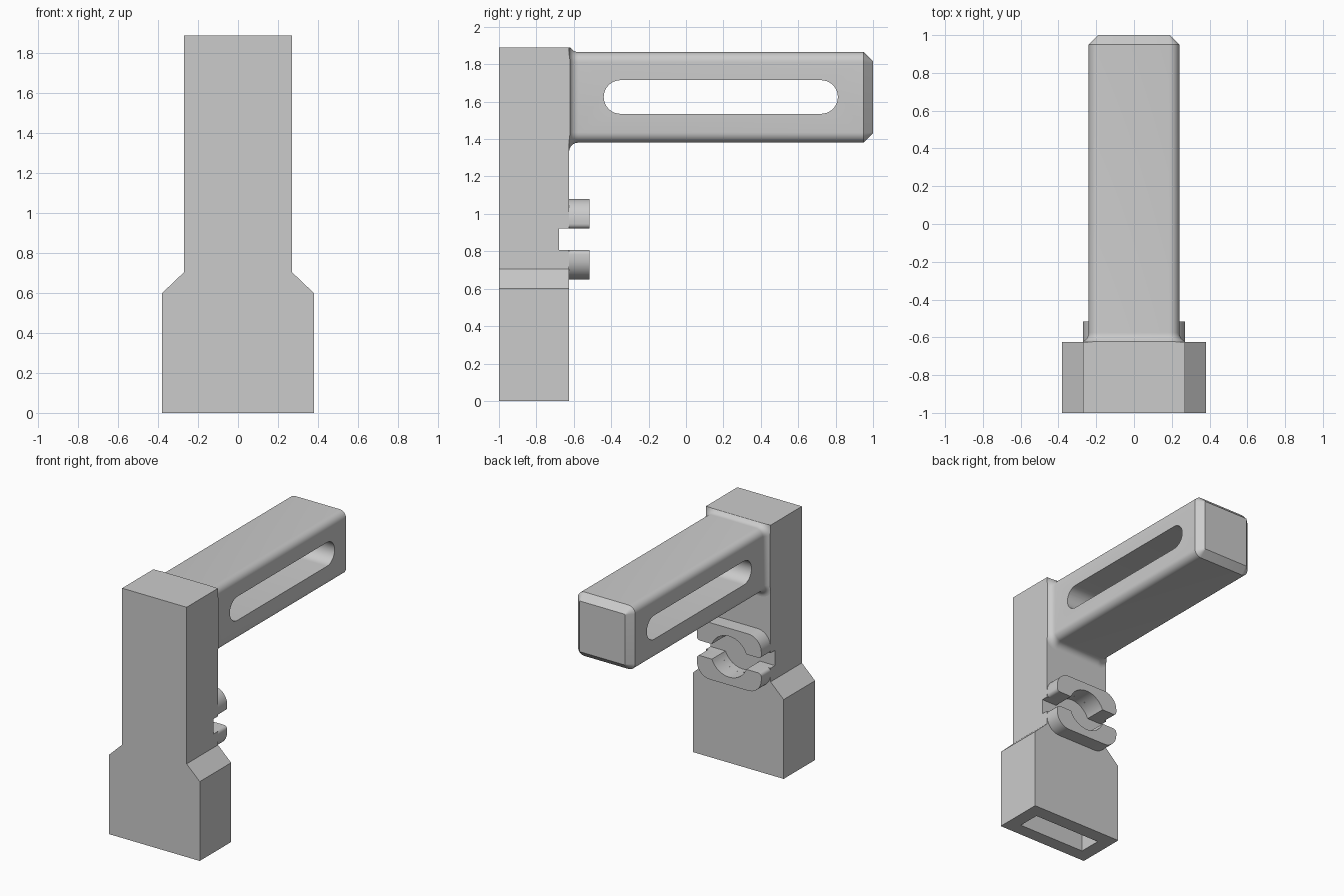
import bpy, bmesh
from math import sin, cos, pi, asin, radians
from mathutils import Vector

if "Cube" in bpy.data.objects:
    bpy.data.objects.remove(bpy.data.objects["Cube"], do_unlink=True)

grey = bpy.data.materials.new("plain grey")
grey.use_nodes = True
GREY = (0.6, 0.6, 0.6, 1)
grey.diffuse_color = GREY
grey.node_tree.nodes["Principled BSDF"].inputs["Base Color"].default_value = GREY


def loft(name, rings):
    """Closed solid through rings of equal point count."""
    bm = bmesh.new()
    loops = [[bm.verts.new(p) for p in ring] for ring in rings]
    n = len(loops[0])
    for a, b in zip(loops, loops[1:]):
        for i in range(n):
            j = (i + 1) % n
            bm.faces.new((a[i], a[j], b[j], b[i]))
    bm.faces.new(loops[0])
    bm.faces.new(loops[-1][::-1])
    bmesh.ops.recalc_face_normals(bm, faces=bm.faces)
    mesh = bpy.data.meshes.new(name)
    bm.to_mesh(mesh)
    bm.free()
    mesh.materials.append(grey)
    obj = bpy.data.objects.new(name, mesh)
    bpy.context.collection.objects.link(obj)
    return obj


def prism_y(name, profile, y0, y1):
    return loft(name, [[(x, y, z) for x, z in profile] for y in (y0, y1)])


def box(name, lo, hi):
    rect = [(lo[0], lo[2]), (hi[0], lo[2]), (hi[0], hi[2]), (lo[0], hi[2])]
    return prism_y(name, rect, lo[1], hi[1])


def arc(cx, cz, r, a0, a1, n=8):
    steps = [a0 + (a1 - a0) * i / n for i in range(n + 1)]
    return [(cx + r * cos(a), cz + r * sin(a)) for a in steps]


def rounded_rect(cx, cz, hx, hz, r, n=8):
    pts = []
    for k, (sx, sz) in enumerate([(1, 1), (-1, 1), (-1, -1), (1, -1)]):
        pts += arc(cx + sx * (hx - r), cz + sz * (hz - r), r, k * pi / 2, (k + 1) * pi / 2, n)
    return pts


def activate(obj):
    bpy.ops.object.select_all(action="DESELECT")
    obj.select_set(True)
    bpy.context.view_layer.objects.active = obj


def cut(obj, cutter):
    cutter.hide_render = True
    mod = obj.modifiers.new("cut", "BOOLEAN")
    mod.operation, mod.solver, mod.object = "DIFFERENCE", "EXACT", cutter
    activate(obj)
    bpy.ops.object.modifier_apply(modifier=mod.name)
    bpy.data.objects.remove(cutter, do_unlink=True)


def smooth(obj):
    activate(obj)
    bpy.ops.object.shade_smooth_by_angle(angle=radians(28))


BACK = -0.625       # rear face of the upright
CLIP_Z = 0.865      # centre height of the cable clip
GAP, HOLE = 0.057, 0.155

# Upright with a wider foot
half = [(0.38, 0), (0.38, 0.6), (0.27, 0.705), (0.27, 1.89)]
upright = prism_y("upright", half + [(-x, z) for x, z in reversed(half)], -1, BACK)
cut(upright, box("foot_pocket", (-0.28, -0.9, -0.1), (0.28, -0.73, 0.5)))
cut(upright, box("clip_groove", (-0.5, -0.678, CLIP_Z - GAP), (0.5, -0.5, CLIP_Z + GAP)))
cut(upright, prism_y("clip_bore", arc(0, CLIP_Z, HOLE, 0, 2 * pi * 31 / 32, 31), -0.678, -0.5))
smooth(upright)

# Arm with a flared root, rounded edges and a chamfered tip
ARM_Z, HX, HZ, R, FLARE = 1.623, 0.24, 0.242, 0.055, 0.05


def arm_ring(y, grow):
    pts = rounded_rect(0, ARM_Z, HX + grow, HZ + grow, max(R + grow, 0.005))
    return [(max(-0.27, min(0.27, x)), y, min(1.89, z)) for x, z in pts]


rings = []
for i in range(9):
    t = pi / 2 * (1 - i / 8)
    rings.append(arm_ring(BACK + FLARE * (1 - sin(t)), FLARE * (1 - cos(t))))
rings += [arm_ring(0.95, 0), arm_ring(1, -0.05)]
arm = loft("arm", rings)

# Long rounded slot through the arm
slot = arc(0.722, 1.625, 0.09, -pi / 2, pi / 2, 16) + arc(-0.35, 1.625, 0.09, pi / 2, 3 * pi / 2, 16)
cut(arm, loft("arm_slot", [[(x, y, z) for y, z in slot] for x in (-0.5, 0.5)]))
smooth(arm)

# Two mirrored clip jaws around the cable bore
a = asin(GAP / HOLE)
W, H, BIG, SMALL = 0.27, 0.215, 0.11, 0.025
jaw = arc(0, 0, HOLE, a, pi - a, 20)
jaw += arc(-W + SMALL, GAP + SMALL, SMALL, 3 * pi / 2, pi, 5)
jaw += arc(-W + BIG, H - BIG, BIG, pi, pi / 2, 10)
jaw += arc(W - BIG, H - BIG, BIG, pi / 2, 0, 10)
jaw += arc(W - SMALL, GAP + SMALL, SMALL, 0, -pi / 2, 5)
for name, side in (("upper_clip_jaw", 1), ("lower_clip_jaw", -1)):
    smooth(prism_y(name, [(x, CLIP_Z + side * z) for x, z in jaw], BACK, -0.515))
